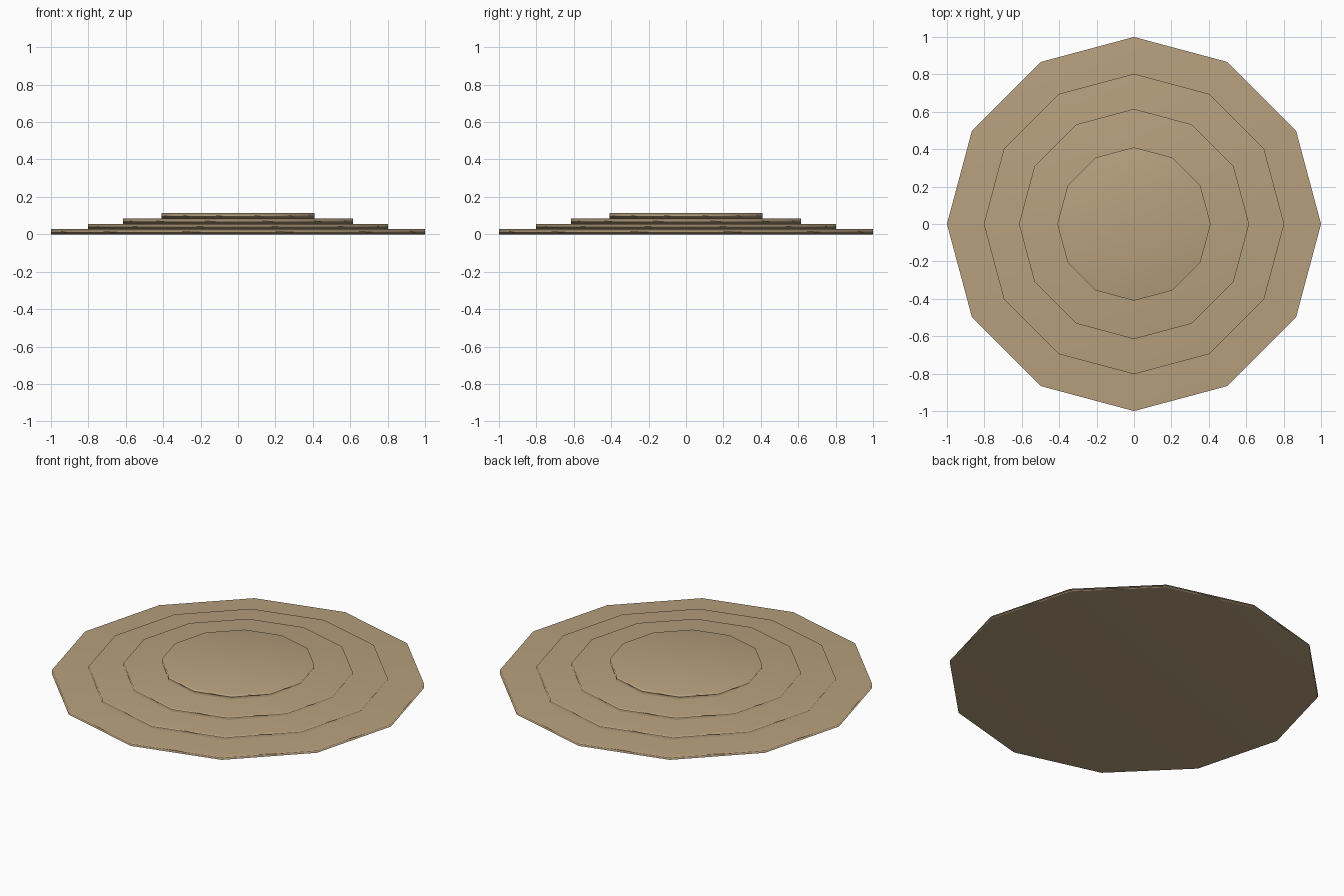
import bpy

if "Cube" in bpy.data.objects:
    bpy.data.objects.remove(bpy.data.objects["Cube"])

# One sandy colour for every tier
sand = bpy.data.materials.new("sand")
sand.diffuse_color = (0.48, 0.355, 0.21, 1)
sand.use_nodes = True
sand.node_tree.nodes["Principled BSDF"].inputs["Base Color"].default_value = sand.diffuse_color


def tier(name, radius, bottom, top):
    """Twelve-sided slab with corners on the x and y axes.
    Soft shading is weighted by face area so the broad caps stay flat."""
    bpy.ops.mesh.primitive_cylinder_add(
        vertices=12, radius=radius, depth=top - bottom,
        end_fill_type='TRIFAN', location=(0, 0, (bottom + top) / 2))
    slab = bpy.context.object
    slab.name = name
    slab.data.materials.append(sand)
    bpy.ops.object.shade_smooth()
    weighted = slab.modifiers.new("weighted_normals", 'WEIGHTED_NORMAL')
    weighted.mode = 'FACE_AREA'
    weighted.weight = 50


# Stacked tiers, widest at the bottom
tier("base_tier", 1.0, 0.0, 0.027)
tier("second_tier", 0.803, 0.027, 0.056)
tier("third_tier", 0.615, 0.056, 0.084)
tier("top_tier", 0.41, 0.084, 0.115)
